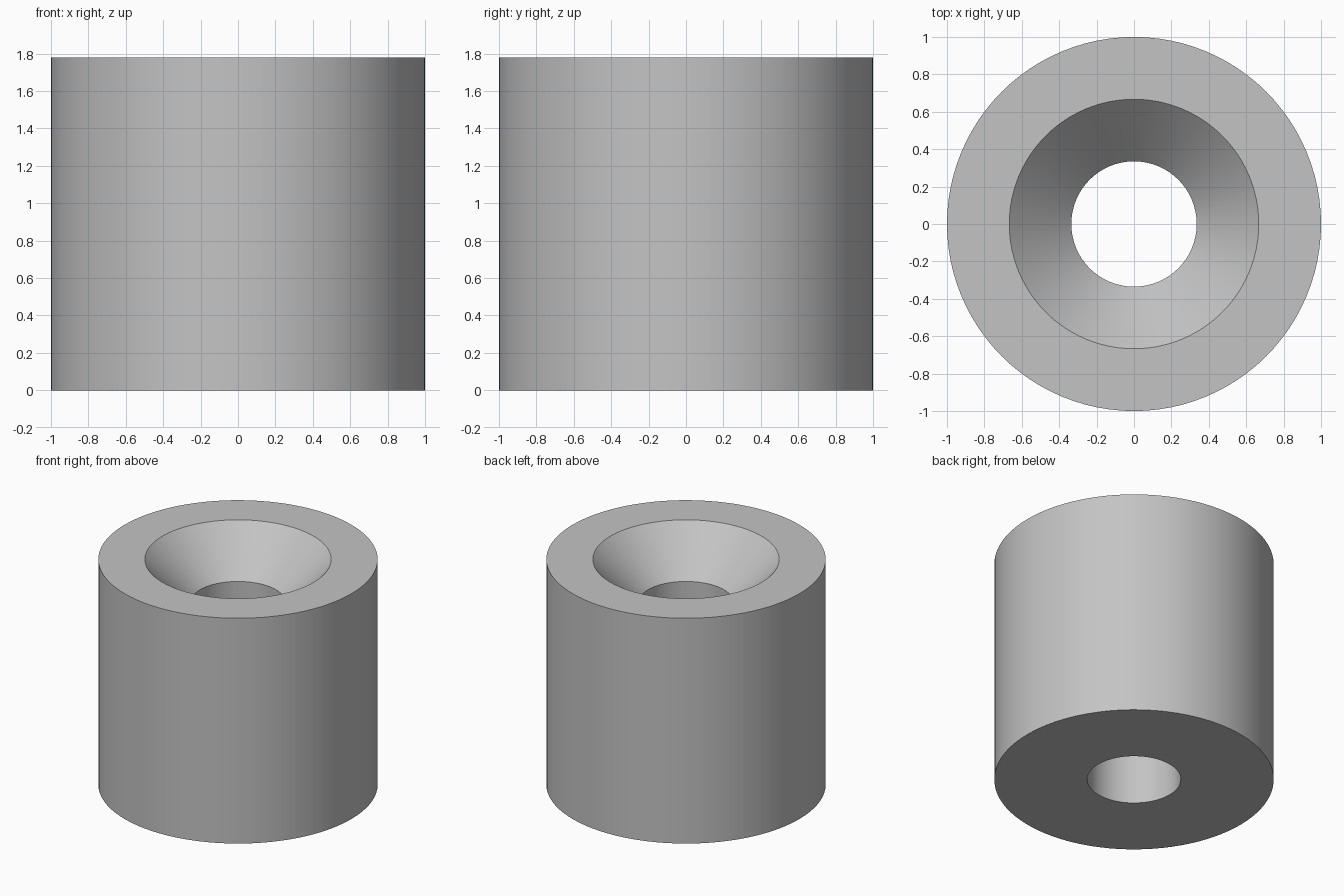
import bpy
import bmesh
import math

cube = bpy.data.objects.get("Cube")
if cube:
    bpy.data.objects.remove(cube, do_unlink=True)

SEGMENTS = 96
HEIGHT = 1.78
OUTER, RIM, BORE = 1.0, 0.667, 0.335
SINK = RIM - BORE  # 45 degree countersink

# Single plain grey material
grey = bpy.data.materials.new("plain grey")
grey.use_nodes = True
colour = (0.55, 0.55, 0.55, 1)
grey.diffuse_color = colour
grey.node_tree.nodes["Principled BSDF"].inputs["Base Color"].default_value = colour

# Closed cross-section: outer wall, top ring, countersink, bore, underside
profile = [(OUTER, 0), (OUTER, HEIGHT), (RIM, HEIGHT), (BORE, HEIGHT - SINK), (BORE, 0)]

bm = bmesh.new()
verts = [bm.verts.new((r, 0, z)) for r, z in profile]
edges = [bm.edges.new((v, verts[(i + 1) % len(verts)])) for i, v in enumerate(verts)]
bmesh.ops.spin(bm, geom=verts + edges, cent=(0, 0, 0), axis=(0, 0, 1),
               angle=math.tau, steps=SEGMENTS)
bmesh.ops.remove_doubles(bm, verts=bm.verts, dist=0.0001)
bmesh.ops.recalc_face_normals(bm, faces=bm.faces)

mesh = bpy.data.meshes.new("countersunk_spacer")
bm.to_mesh(mesh)
bm.free()
mesh.materials.append(grey)

spacer = bpy.data.objects.new("countersunk_spacer", mesh)
bpy.context.collection.objects.link(spacer)

# Smooth curved walls, keep the rims sharp
bpy.ops.object.select_all(action="DESELECT")
spacer.select_set(True)
bpy.context.view_layer.objects.active = spacer
bpy.ops.object.shade_smooth_by_angle(angle=math.radians(30))
